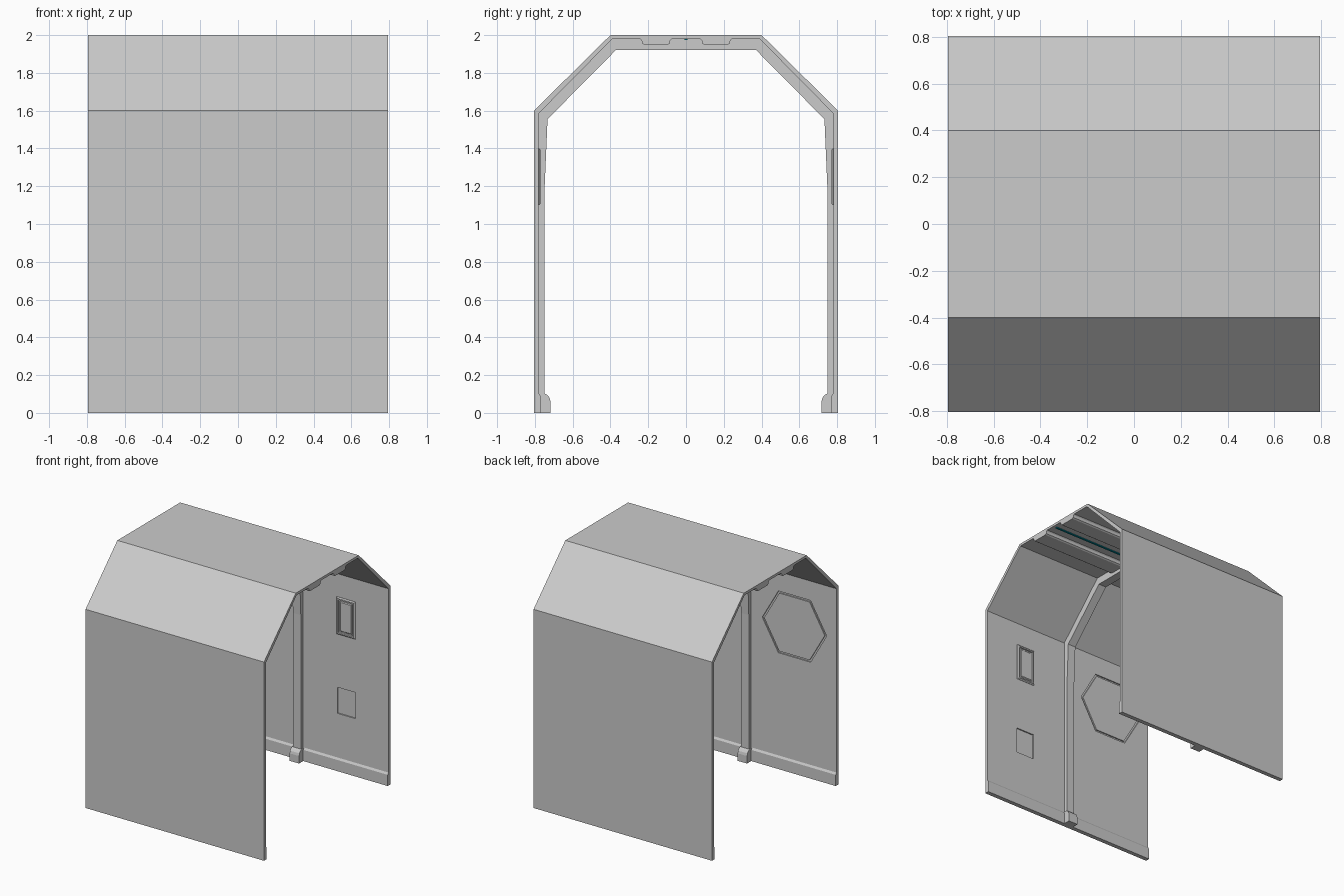
import bpy, bmesh
from math import cos, sin, pi

if "Cube" in bpy.data.objects:
    bpy.data.objects.remove(bpy.data.objects["Cube"])


def make(name, bm):
    bmesh.ops.recalc_face_normals(bm, faces=bm.faces)
    me = bpy.data.meshes.new(name)
    bm.to_mesh(me)
    bm.free()
    ob = bpy.data.objects.new(name, me)
    bpy.context.collection.objects.link(ob)
    return ob


def prism(name, prof, x0, x1):
    """Extrude a closed (y, z) profile along x."""
    bm = bmesh.new()
    f = bm.faces.new([bm.verts.new((x0, y, z)) for y, z in prof])
    r = bmesh.ops.extrude_face_region(bm, geom=[f])
    vs = [v for v in r['geom'] if isinstance(v, bmesh.types.BMVert)]
    bmesh.ops.translate(bm, vec=(x1 - x0, 0, 0), verts=vs)
    return make(name, bm)


def lathe_rings(name, rings, closed):
    """Bridge (x, y, z) rings; closed joins last to first, otherwise caps."""
    bm = bmesh.new()
    vs = [[bm.verts.new(p) for p in r] for r in rings]
    n = len(vs[0])
    for i in range(len(vs) - (0 if closed else 1)):
        a, b = vs[i], vs[(i + 1) % len(vs)]
        for k in range(n):
            bm.faces.new((a[k], a[(k + 1) % n], b[(k + 1) % n], b[k]))
    if not closed:
        bm.faces.new(vs[0])
        bm.faces.new(vs[-1])
    return make(name, bm)


def rect(x0, x1, z0, z1, y, inset=0):
    i = inset
    return [(x0 + i, y, z0 + i), (x1 - i, y, z0 + i),
            (x1 - i, y, z1 - i), (x0 + i, y, z1 - i)]


def hexa(r, y):
    return [(-.42 + r * cos(k * pi / 3), y, 1.18 + r * sin(k * pi / 3)) for k in range(6)]


def mirrored(half):
    return half + [(-y, z) for y, z in reversed(half)]


L = .795

# Corridor shell: outer skin, ceiling ducts, inner walls and skirting
outer = [(.4, 2), (.805, 1.6), (.805, 0)]
inner = [(.77, 0), (.77, .09), (.78, .105), (.78, 1.585), (.39, 1.98), (.243, 1.98),
         (.235, 1.972), (.231, 1.955), (.22, 1.948), (.098, 1.948), (.087, 1.955),
         (.083, 1.972), (.075, 1.98)]
shell_prof = [(-y, z) for y, z in outer[::-1]] + outer + mirrored(inner)
shell = prism("corridor_shell", shell_prof, -L, L)

# Central structural rib
rib_out = [(.395, 1.99), (.792, 1.59), (.792, 0)]
rib_in = [(.749, 0), (.749, 1.18), (.733, 1.555), (.372, 1.92)]
rib_prof = [(-y, z) for y, z in rib_out[::-1]] + rib_out + mirrored(rib_in)
prism("arch_rib", rib_prof, -.035, .035)

# Ceiling light strips
mat = bpy.data.materials.new("light_teal")
mat.diffuse_color = (.0, .25, .32, 1)
mat.use_nodes = True
mat.node_tree.nodes["Principled BSDF"].inputs["Base Color"].default_value = mat.diffuse_color
for side, x0 in (("front_end", .035), ("rear_end", -.77)):
    ob = prism("light_strip_" + side, [(-.008, 1.985), (.008, 1.985), (.008, 1.974), (-.008, 1.974)],
               x0, x0 + .735)
    ob.data.materials.append(mat)

foot = [(.792, 0), (.717, 0), (.717, .06), (.722, .08), (.733, .094), (.748, .102), (.792, .102)]
for s, side in ((-1, "near"), (1, "far")):
    # Rib foot
    prism("rib_foot_" + side, [(s * y, z) for y, z in foot], -.042, .042)
    # Raised wall panel with bevelled frame and inner plate
    b = (.335, .5, 1.1, 1.4)
    lathe_rings("wall_panel_" + side, [rect(*b, s * .785), rect(*b, s * .778),
                rect(*b, s * .770, .008), rect(*b, s * .770, .018),
                rect(*b, s * .779, .021), rect(*b, s * .779, .030),
                rect(*b, s * .773, .036)], False)
    # Cutters for hexagonal groove and square recess
    groove = lathe_rings("hex_groove_cutter_" + side, [hexa(.287, s * .76), hexa(.287, s * .79),
                         hexa(.270, s * .79), hexa(.270, s * .76)], True)
    c = (.34, .5, .46, .67)
    recess = lathe_rings("recess_cutter_" + side, [rect(*c, s * .76), rect(*c, s * .79)], False)
    for cutter in (groove, recess):
        m = shell.modifiers.new(cutter.name, 'BOOLEAN')
        m.operation = 'DIFFERENCE'
        m.solver = 'EXACT'
        m.object = cutter
        cutter.hide_render = True
        cutter.hide_set(True)
